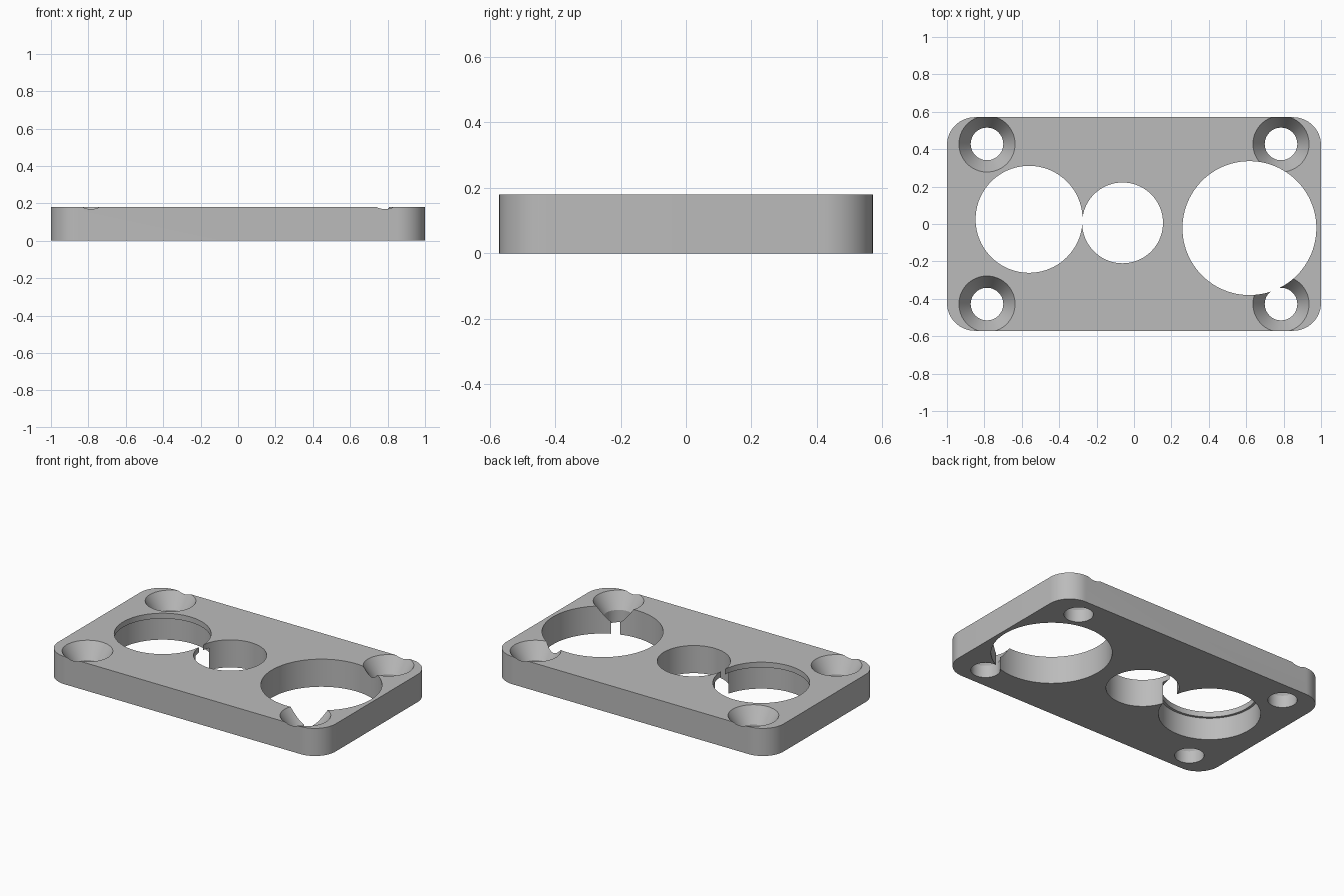
import bpy
import bmesh
import math

if "Cube" in bpy.data.objects:
    bpy.data.objects.remove(bpy.data.objects["Cube"])

HX, HY, H, R = 1.0, 0.571, 0.18, 0.15

grey = bpy.data.materials.new("plain grey")
grey.diffuse_color = (0.5, 0.5, 0.5, 1)
grey.use_nodes = True
grey.node_tree.nodes["Principled BSDF"].inputs["Base Color"].default_value = grey.diffuse_color


def finish(bm, name):
    bmesh.ops.recalc_face_normals(bm, faces=bm.faces)
    mesh = bpy.data.meshes.new(name)
    bm.to_mesh(mesh)
    bm.free()
    mesh.materials.append(grey)
    obj = bpy.data.objects.new(name, mesh)
    bpy.context.collection.objects.link(obj)
    return obj


def rounded_plate(name, steps=20):
    bm = bmesh.new()
    verts = []
    corners = [(1, 1), (-1, 1), (-1, -1), (1, -1)]
    for i, (sx, sy) in enumerate(corners):
        for k in range(steps + 1):
            a = math.pi / 2 * (i + k / steps)
            verts.append(bm.verts.new((sx * (HX - R) + R * math.cos(a),
                                       sy * (HY - R) + R * math.sin(a), 0)))
    face = bm.faces.new(verts)
    ext = bmesh.ops.extrude_face_region(bm, geom=[face], use_keep_orig=True)
    top = [v for v in ext["geom"] if isinstance(v, bmesh.types.BMVert)]
    bmesh.ops.translate(bm, verts=top, vec=(0, 0, H))
    return finish(bm, name)


def turned_cutter(name, x, y, profile, n=96):
    # solid of revolution from (radius, height) pairs
    bm = bmesh.new()
    rings = [[bm.verts.new((x + r * math.cos(2 * math.pi * i / n),
                            y + r * math.sin(2 * math.pi * i / n), z))
              for i in range(n)] for r, z in profile]
    for a, b in zip(rings, rings[1:]):
        for i in range(n):
            j = (i + 1) % n
            bm.faces.new((a[i], a[j], b[j], b[i]))
    bm.faces.new(rings[0])
    bm.faces.new(rings[-1])
    obj = finish(bm, name)
    obj.hide_render = True
    return obj


plate = rounded_plate("mounting_plate")

# three large openings; the left one has a thin lip at the top
cutters = [
    turned_cutter("left_opening", -0.561, 0.025,
                  [(0.302, -0.1), (0.302, 0.145), (0.286, 0.145), (0.286, 0.3)]),
    turned_cutter("middle_opening", -0.061, 0.006, [(0.216, -0.1), (0.216, 0.3)]),
    turned_cutter("right_opening", 0.617, -0.022, [(0.358, -0.1), (0.358, 0.3)]),
]

# countersunk screw holes in the corners
for sx in (-1, 1):
    for sy in (-1, 1):
        cutters.append(turned_cutter(
            "screw_hole", sx * 0.786, sy * 0.428,
            [(0.087, -0.1), (0.087, 0.08), (0.15, H), (0.15, 0.3)]))

bpy.context.view_layer.objects.active = plate
plate.select_set(True)
for c in cutters:
    mod = plate.modifiers.new(c.name, 'BOOLEAN')
    mod.operation = 'DIFFERENCE'
    mod.solver = 'EXACT'
    mod.object = c
    bpy.ops.object.modifier_apply(modifier=mod.name)
for c in cutters:
    bpy.data.objects.remove(c, do_unlink=True)

bpy.ops.object.shade_smooth_by_angle(angle=math.radians(25))
